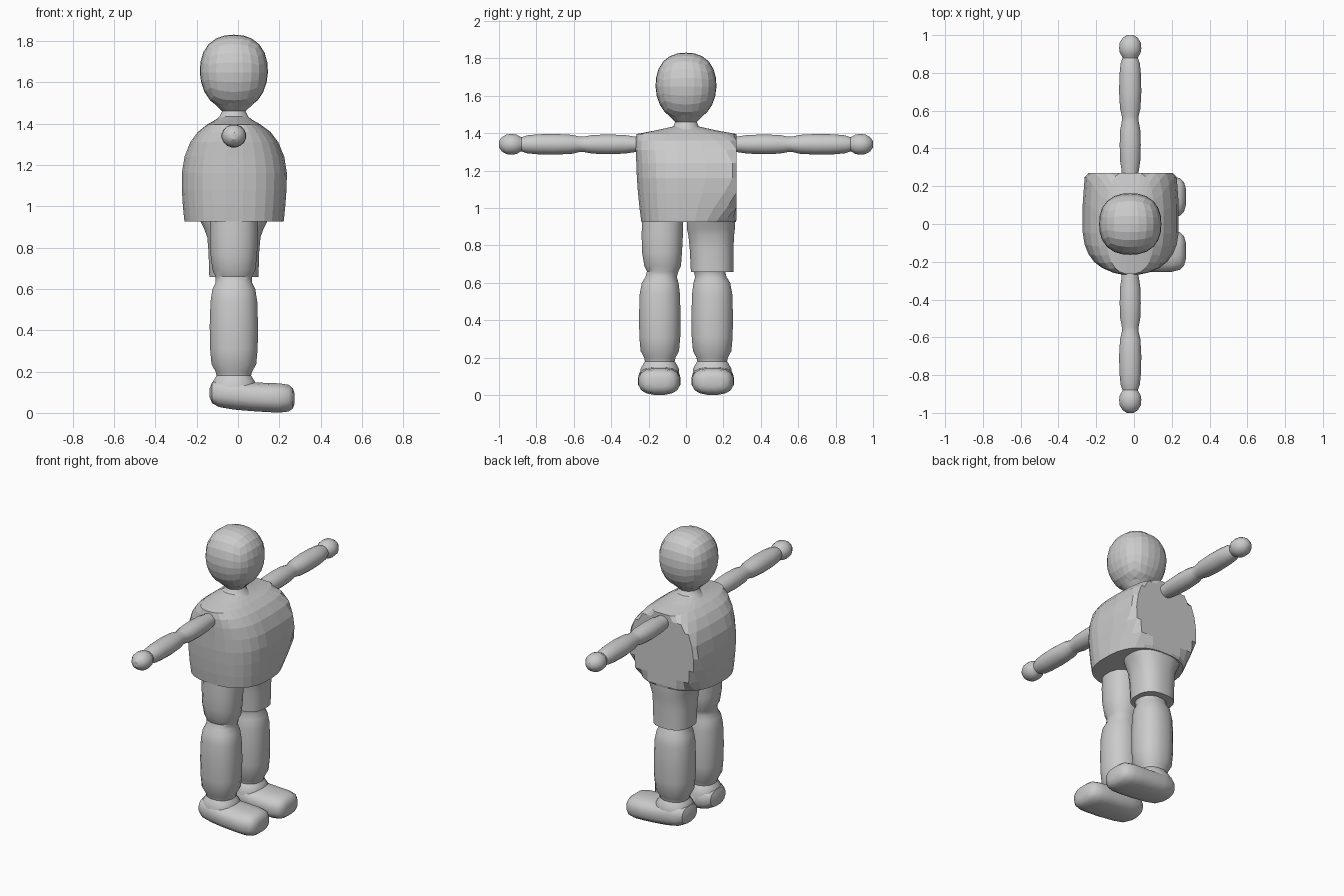
import bpy, bmesh, math
from mathutils import Vector

CX = -0.02  # body axis in x
grey = bpy.data.materials.new("plain grey")
grey.diffuse_color = (0.6, 0.6, 0.6, 1)


def finish(name, bm, smooth=0):
    bmesh.ops.recalc_face_normals(bm, faces=bm.faces)
    me = bpy.data.meshes.new(name)
    bm.to_mesh(me)
    bm.free()
    me.materials.append(grey)
    ob = bpy.data.objects.new(name, me)
    bpy.context.collection.objects.link(ob)
    if smooth:
        bpy.context.view_layer.objects.active = ob
        ob.select_set(True)
        bpy.ops.object.shade_smooth_by_angle(angle=math.radians(smooth))
        ob.select_set(False)
    return ob


def loft(name, rings, smooth=0):
    """Skin a list of closed rings and cap both ends."""
    bm = bmesh.new()
    vs = [[bm.verts.new(p) for p in r] for r in rings]
    n = len(vs[0])
    for a, b in zip(vs, vs[1:]):
        for i in range(n):
            j = (i + 1) % n
            bm.faces.new((a[i], a[j], b[j], b[i]))
    bm.faces.new(vs[0])
    bm.faces.new(vs[-1])
    return finish(name, bm, smooth)


def oval(n, e=2.0):
    """Unit superellipse points."""
    out = []
    for i in range(n):
        t = 2 * math.pi * (i + 0.5) / n
        c, s = math.cos(t), math.sin(t)
        out.append((math.copysign(abs(c) ** (2 / e), c),
                    math.copysign(abs(s) ** (2 / e), s)))
    return out


# Head: boxy egg made from a gridded cube
bm = bmesh.new()
bmesh.ops.create_cube(bm, size=2)
bmesh.ops.subdivide_edges(bm, edges=bm.edges[:], cuts=5, use_grid_fill=True)
for v in bm.verts:
    d = Vector([math.tan(c * math.pi / 4) for c in v.co])
    d /= sum(abs(c) ** 2.35 for c in d) ** (1 / 2.35)
    taper = 1 - 0.08 * max(0, -d.z)
    v.co = (CX + 0.165 * d.x * taper, 0.163 * d.y * taper, 1.648 + 0.182 * d.z)
finish("head", bm)

# Neck
loft("neck", [[(CX + r * c, r * s, z) for c, s in oval(16)]
              for z, r in ((1.41, 0.1), (1.435, 0.07), (1.46, 0.058), (1.485, 0.085), (1.5, 0.1))], 40)

# Torso: z, x min, x max, y min, y reach before the flat side cut, roundness
torso = [(0.925, -0.26, 0.222, -0.24, 0.268, 2.5),
         (0.94, -0.262, 0.224, -0.242, 0.285, 2.5),
         (1.00, -0.268, 0.23, -0.25, 0.36, 2.5),
         (1.08, -0.273, 0.236, -0.258, 0.50, 2.5),
         (1.16, -0.273, 0.238, -0.264, 0.60, 2.5),
         (1.24, -0.26, 0.225, -0.267, 0.60, 2.5),
         (1.31, -0.232, 0.196, -0.27, 0.50, 2.6),
         (1.36, -0.195, 0.158, -0.27, 0.38, 2.6),
         (1.395, -0.15, 0.11, -0.265, 0.285, 2.6),
         (1.415, -0.115, 0.075, -0.16, 0.16, 2.3),
         (1.435, -0.08, 0.04, -0.07, 0.07, 2.0)]
rings = []
for z, x0, x1, y0, y1, e in torso:
    ring = []
    for c, s in oval(28, e):
        y = min(s * y1, 0.27) if s > 0 else -s * y0
        ring.append(((x0 + x1) / 2 + c * (x1 - x0) / 2, y, z))
    rings.append(ring)
loft("torso", rings)

# Shorts leg on one side only, flared at the waist
loft("shorts_leg", [[(CX + a * c, yc + b * s, z) for c, s in oval(20, 2.5)]
                    for z, a, yc, b in ((0.658, 0.12, 0.14, 0.115), (0.78, 0.124, 0.137, 0.118),
                                        (0.85, 0.13, 0.135, 0.123), (0.89, 0.145, 0.133, 0.13),
                                        (0.93, 0.165, 0.133, 0.13))], 40)

leg = [(0.09, 0.11, 0.14), (0.14, 0.11, 0.14), (0.165, 0.095, 0.14), (0.18, 0.085, 0.14),
       (0.20, 0.09, 0.14), (0.235, 0.11, 0.14), (0.31, 0.117, 0.14), (0.42, 0.119, 0.14),
       (0.54, 0.115, 0.14), (0.60, 0.105, 0.138), (0.63, 0.09, 0.133), (0.66, 0.09, 0.125),
       (0.69, 0.105, 0.125), (0.76, 0.114, 0.128), (0.85, 0.118, 0.127), (0.93, 0.118, 0.125)]
arm = [(0.22, 0.045), (0.28, 0.046), (0.33, 0.054), (0.42, 0.057), (0.50, 0.054), (0.545, 0.045),
       (0.57, 0.045), (0.61, 0.055), (0.70, 0.06), (0.79, 0.058), (0.85, 0.052), (0.88, 0.041),
       (0.89, 0.046), (0.905, 0.056), (0.93, 0.06), (0.96, 0.057), (0.985, 0.041), (1.0, 0.018)]
# Foot: x, bottom, top, half width
foot = [(-0.137, 0.075, 0.12, 0.04), (-0.125, 0.045, 0.15, 0.075), (-0.09, 0.027, 0.165, 0.1),
        (-0.02, 0.015, 0.165, 0.11), (0.06, 0.008, 0.15, 0.113), (0.14, 0.003, 0.146, 0.114),
        (0.20, 0.0, 0.144, 0.112), (0.245, 0.006, 0.137, 0.1), (0.265, 0.02, 0.12, 0.08),
        (0.274, 0.045, 0.095, 0.045)]

# Limbs on both sides
for side, s in (("near", -1), ("far", 1)):
    loft(side + "_leg", [[(CX + r * a, s * y + 0.95 * r * b, z) for a, b in oval(16, 2.3)]
                         for z, r, y in leg], 35)
    loft(side + "_arm", [[(CX + r * a, s * y, 1.34 + 0.94 * r * b) for a, b in oval(16)]
                         for y, r in arm], 35)
    loft(side + "_foot", [[(x, s * 0.143 + w * a, (lo + hi) / 2 + (hi - lo) / 2 * b)
                           for a, b in oval(16, 2.6)] for x, lo, hi, w in foot], 35)
